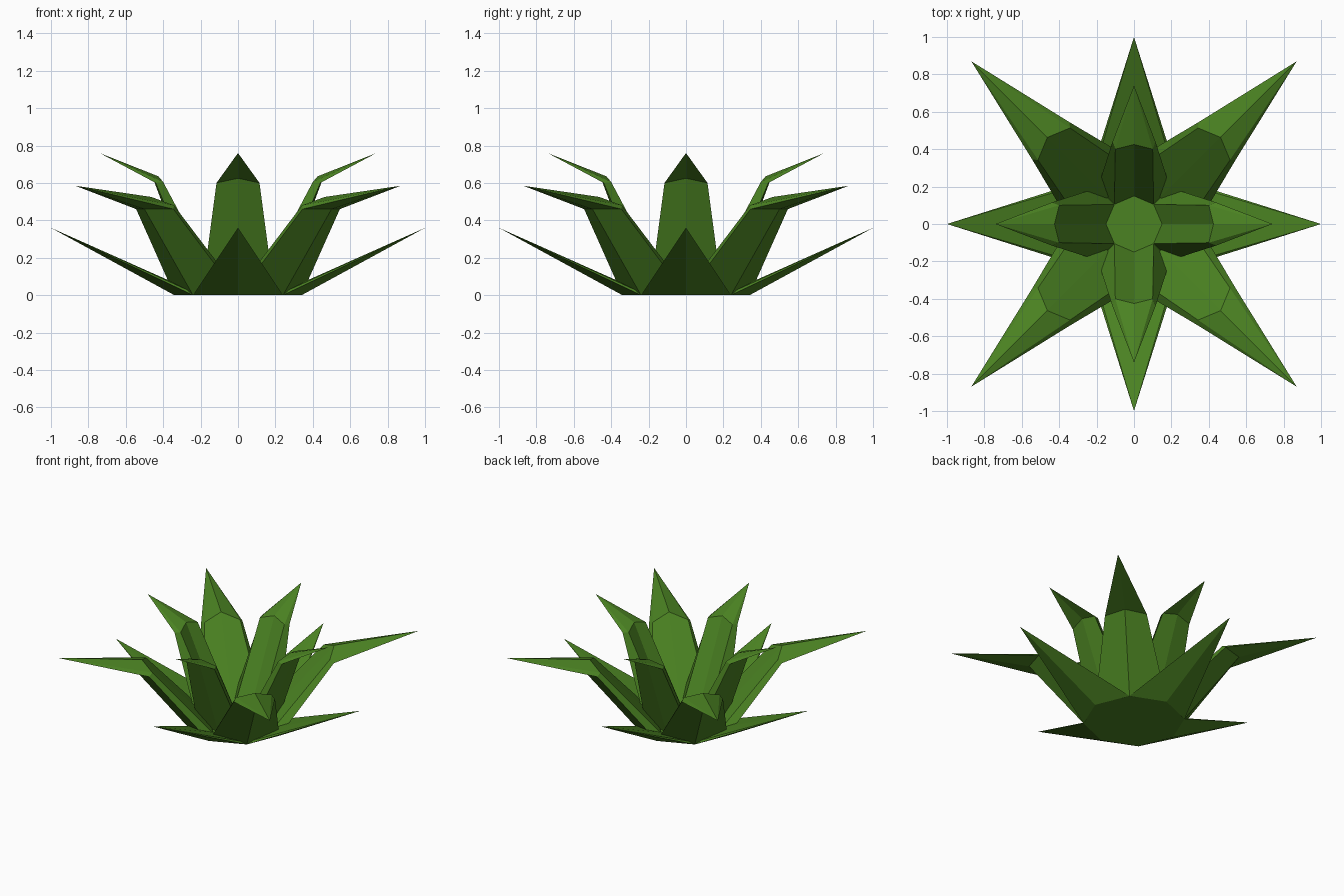
import bpy, bmesh
from math import radians
from mathutils import Matrix, Vector

if "Cube" in bpy.data.objects:
    bpy.data.objects.remove(bpy.data.objects["Cube"])

green = bpy.data.materials.new("leaf_green")
green.diffuse_color = (0.07, 0.225, 0.016, 1)
green.use_nodes = True
green.node_tree.nodes["Principled BSDF"].inputs["Base Color"].default_value = green.diffuse_color


def add_object(name, bm):
    bmesh.ops.recalc_face_normals(bm, faces=bm.faces[:])
    mesh = bpy.data.meshes.new(name)
    bm.to_mesh(mesh)
    bm.free()
    mesh.materials.append(green)
    obj = bpy.data.objects.new(name, mesh)
    bpy.context.collection.objects.link(obj)


def leaf(name, angle, sections, tip):
    """Each section: outer side, keel, inner side, ridge as (radius, half width, height)."""
    bm = bmesh.new()
    rings = []
    for outer, keel, inner, ridge in sections:
        pts = [outer, keel, (outer[0], -outer[1], outer[2]),
               (inner[0], -inner[1], inner[2]), ridge, inner]
        rings.append([bm.verts.new(p) for p in pts])
    end = bm.verts.new(tip)
    first = rings[0]
    bm.faces.new((first[0], first[1], first[4], first[5]))
    bm.faces.new((first[1], first[2], first[3], first[4]))
    for i in range(6):
        j = (i + 1) % 6
        for a, b in zip(rings, rings[1:]):
            bm.faces.new((a[i], a[j], b[j], b[i]))
        bm.faces.new((rings[-1][i], rings[-1][j], end))
    bmesh.ops.rotate(bm, verts=bm.verts[:], cent=Vector((0, 0, 0)),
                     matrix=Matrix.Rotation(radians(angle), 3, 'Z'))
    add_object(name, bm)


# Low straight leaves
outer_sections = [
    [(0.24, 0.24, 0.0), (0.34, 0, 0.0), (0.235, 0.225, 0.012), (0.26, 0, 0.03)],
]
# Diagonal leaves with a bend
middle_sections = [
    [(0.24, 0.24, 0.0), (0.34, 0, 0.0), (0.2, 0.198, 0.03), (0.2, 0, 0.05)],
    [(0.629, 0.141, 0.46), (0.707, 0, 0.46), (0.605, 0.121, 0.48), (0.655, 0, 0.525)],
]
# Tall inner leaves with a bend
inner_sections = [
    [(0.19, 0.195, 0.0), (0.22, 0, 0.0), (0.105, 0.105, 0.05), (0.15, 0, 0.05)],
    [(0.44, 0.115, 0.60), (0.455, 0, 0.625), (0.40, 0.1, 0.605), (0.425, 0, 0.635)],
]
for k in range(4):
    a = k * 90
    leaf(f"outer_leaf_{k + 1}", a, outer_sections, (1.0, 0, 0.36))
    leaf(f"middle_leaf_{k + 1}", a + 45, middle_sections, (1.23, 0, 0.585))
    leaf(f"inner_leaf_{k + 1}", a, inner_sections, (0.74, 0, 0.76))

# Eight-sided base
bm = bmesh.new()
bmesh.ops.create_cone(bm, cap_ends=True, segments=8, radius1=0.34, radius2=0.15,
                      depth=0.05, matrix=Matrix.Translation((0, 0, 0.025)))
add_object("base", bm)
